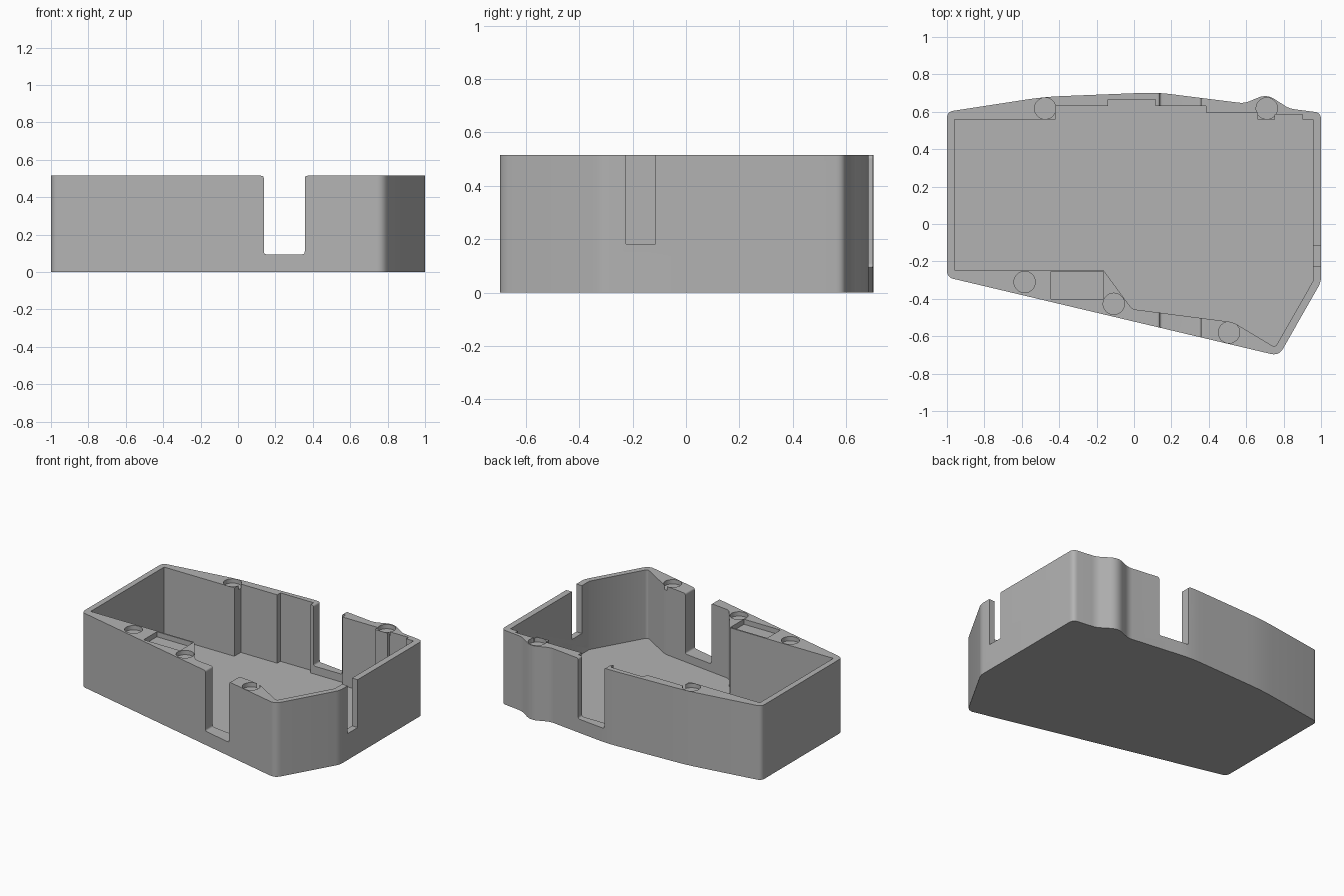
import bpy, bmesh
from math import radians
from mathutils import Vector

if "Cube" in bpy.data.objects:
    bpy.data.objects.remove(bpy.data.objects["Cube"])

HEIGHT, FLOOR = 0.515, 0.04

grey = bpy.data.materials.new("light grey plastic")
grey.use_nodes = True
colour = (0.45, 0.45, 0.45, 1)
grey.diffuse_color = colour
grey.node_tree.nodes["Principled BSDF"].inputs["Base Color"].default_value = colour


def rounded(points, steps=6):
    """Fillet each (x, y, setback) corner with a short curve."""
    out = []
    for i, (x, y, r) in enumerate(points):
        p = Vector((x, y))
        if not r:
            out.append(p)
            continue
        before = Vector(points[i - 1][:2])
        after = Vector(points[(i + 1) % len(points)][:2])
        a = p + (before - p).normalized() * r
        b = p + (after - p).normalized() * r
        for k in range(steps + 1):
            t = k / steps
            out.append(a * (1 - t) ** 2 + p * 2 * t * (1 - t) + b * t * t)
    return out


def prism(name, outline, low, high, upright=False):
    """Extrude an outline along z, or along y when upright."""
    bm = bmesh.new()
    place = (lambda p: (p.x, low, p.y)) if upright else (lambda p: (p.x, p.y, low))
    face = bm.faces.new([bm.verts.new(place(p)) for p in outline])
    ext = bmesh.ops.extrude_face_region(bm, geom=[face])
    shift = (0, high - low, 0) if upright else (0, 0, high - low)
    bmesh.ops.translate(bm, vec=shift, verts=[g for g in ext["geom"] if isinstance(g, bmesh.types.BMVert)])
    bmesh.ops.recalc_face_normals(bm, faces=bm.faces)
    mesh = bpy.data.meshes.new(name)
    bm.to_mesh(mesh)
    bm.free()
    ob = bpy.data.objects.new(name, mesh)
    bpy.context.collection.objects.link(ob)
    mesh.materials.append(grey)
    return ob


def box(name, x0, x1, y0, y1, low, high):
    return prism(name, [Vector(c) for c in ((x0, y0), (x1, y0), (x1, y1), (x0, y1))], low, high)


def hole(name, x, y, radius, low, high):
    bpy.ops.mesh.primitive_cylinder_add(vertices=40, radius=radius, depth=high - low,
                                        location=(x, y, (low + high) / 2))
    ob = bpy.context.object
    ob.name = name
    ob.data.materials.append(grey)
    return ob


# Outer body
body = prism("case_body", rounded([
    (-1, 0.6, 0.035), (-0.48, 0.68, 0.1), (0.12, 0.704, 0.08), (0.59, 0.645, 0.03),
    (0.71, 0.695, 0.05), (0.83, 0.617, 0.03), (1, 0.595, 0.035),
    (1, -0.31, 0.03), (0.775, -0.705, 0.045), (-1, -0.285, 0.035)]), 0, HEIGHT)

# Stepped interior
cavity = prism("cavity_cutter", rounded([
    (-0.96, 0.56, 0), (-0.42, 0.56, 0), (-0.42, 0.63, 0), (-0.14, 0.63, 0),
    (-0.14, 0.665, 0), (0.115, 0.665, 0), (0.115, 0.632, 0), (0.385, 0.632, 0),
    (0.385, 0.595, 0), (0.66, 0.595, 0), (0.66, 0.56, 0), (0.755, 0.56, 0),
    (0.755, 0.585, 0), (0.9, 0.585, 0), (0.9, 0.56, 0), (0.957, 0.56, 0),
    (0.957, -0.305, 0), (0.755, -0.66, 0.02), (0.53, -0.525, 0.03),
    (-0.01, -0.455, 0.02), (-0.165, -0.245, 0), (-0.96, -0.245, 0)]), FLOOR, 1)

# Cable slot through front and back, with rounded corners top and bottom
slot = prism("slot_cutter", rounded([
    (0.138, 0.095, 0.015), (0.357, 0.095, 0.015), (0.357, HEIGHT, 0.015), (0.4, HEIGHT, 0),
    (0.4, 0.6, 0), (0.1, 0.6, 0), (0.1, HEIGHT, 0), (0.138, HEIGHT, 0.015)]), -1, 1, True)

# Side slot, shallow pocket and magnet recesses
cutters = [cavity, slot,
           box("side_slot_cutter", 0.9, 1.1, -0.225, -0.115, 0.183, 1),
           box("pocket_cutter", -0.445, -0.165, -0.4, -0.255, HEIGHT - 0.035, 1)]
for i, (x, y) in enumerate([(-0.475, 0.618), (0.71, 0.618), (-0.585, -0.31), (-0.108, -0.427), (0.508, -0.58)]):
    cutters.append(hole(f"magnet_recess_cutter_{i + 1}", x, y, 0.057, HEIGHT - 0.03, 1))

for cutter in cutters:
    mod = body.modifiers.new(cutter.name, 'BOOLEAN')
    mod.object, mod.operation, mod.solver = cutter, 'DIFFERENCE', 'EXACT'

# Apply the cuts and remove the cutters
bpy.context.view_layer.update()
result = bpy.data.meshes.new_from_object(body.evaluated_get(bpy.context.evaluated_depsgraph_get()))
body.modifiers.clear()
body.data = result
for cutter in cutters:
    bpy.data.objects.remove(cutter)

# Smooth shading with crisp edges
bpy.ops.object.select_all(action='DESELECT')
body.select_set(True)
bpy.context.view_layer.objects.active = body
bpy.ops.object.shade_smooth_by_angle(angle=radians(30))
